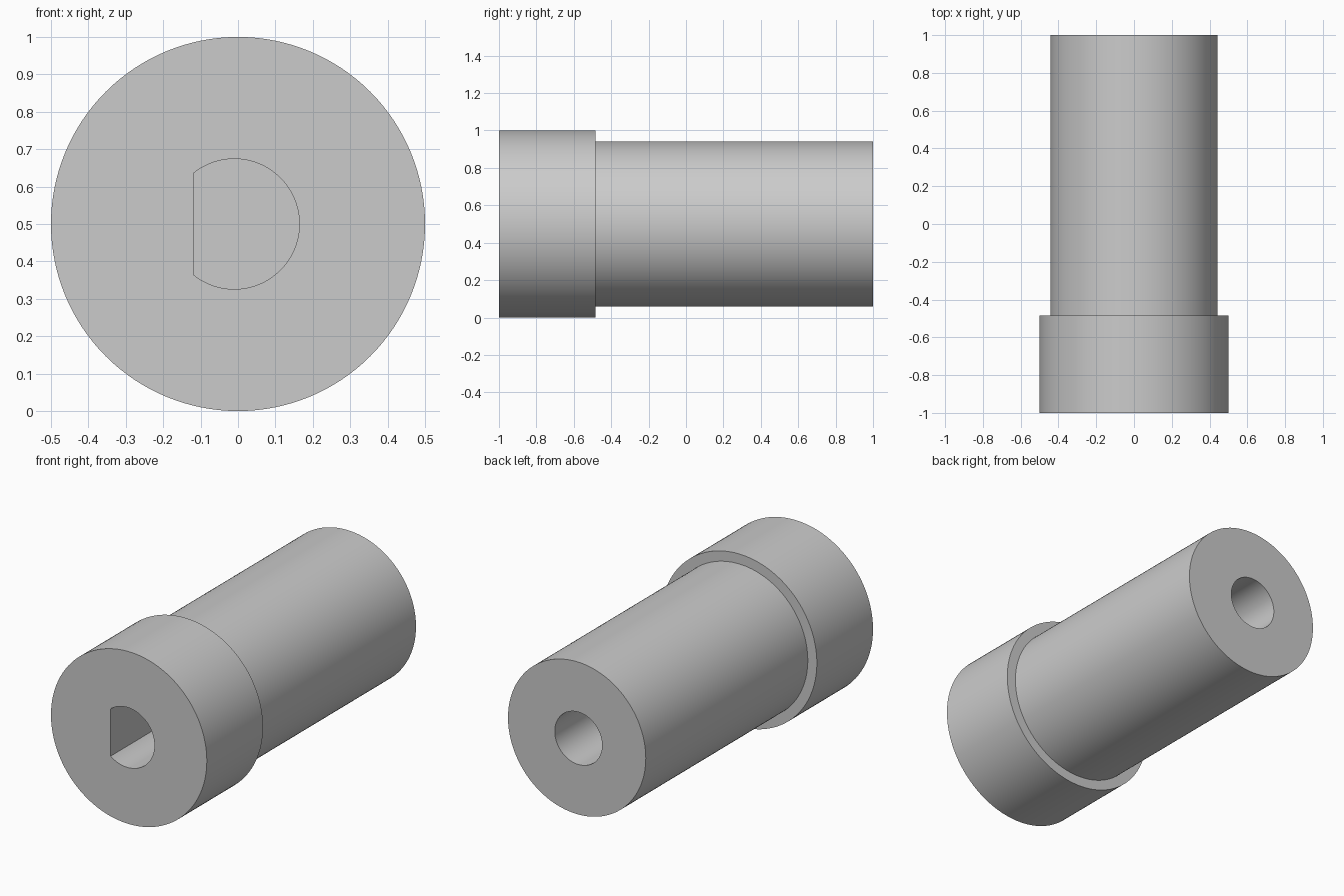
import bpy, bmesh, math
from mathutils import Matrix

if "Cube" in bpy.data.objects:
    bpy.data.objects.remove(bpy.data.objects["Cube"], do_unlink=True)

SEGMENTS = 128
AXIS_Z = 0.5
BORE_X = -0.01

grey = bpy.data.materials.new("plain grey")
grey.use_nodes = True
colour = (0.6, 0.6, 0.6, 1)
grey.diffuse_color = colour
grey.node_tree.nodes["Principled BSDF"].inputs["Base Color"].default_value = colour


def make_object(name, bm):
    bmesh.ops.recalc_face_normals(bm, faces=bm.faces)
    mesh = bpy.data.meshes.new(name)
    bm.to_mesh(mesh)
    bm.free()
    mesh.materials.append(grey)
    obj = bpy.data.objects.new(name, mesh)
    bpy.context.collection.objects.link(obj)
    return obj


def turned(name, profile):
    """Revolve (radius, y) points around the long axis and cap both ends."""
    bm = bmesh.new()
    rings = []
    for radius, y in profile:
        angles = [2 * math.pi * i / SEGMENTS for i in range(SEGMENTS)]
        rings.append([bm.verts.new((radius * math.cos(a), y, AXIS_Z + radius * math.sin(a)))
                      for a in angles])
    for a, b in zip(rings, rings[1:]):
        for i in range(SEGMENTS):
            j = (i + 1) % SEGMENTS
            bm.faces.new((a[i], a[j], b[j], b[i]))
    bm.faces.new(rings[0])
    bm.faces.new(rings[-1])
    return make_object(name, bm)


def bore(name, radius, y0, y1, flat=None):
    """Round cutter along y, optionally with a flat on its -x side."""
    limit = math.pi if flat is None else math.acos(flat / radius)
    count = SEGMENTS if flat is None else SEGMENTS + 1
    bm = bmesh.new()
    outline = []
    for i in range(count):
        a = -limit + 2 * limit * i / SEGMENTS
        outline.append(bm.verts.new((BORE_X + radius * math.cos(a), y0,
                                     AXIS_Z + radius * math.sin(a))))
    face = bm.faces.new(outline)
    grown = bmesh.ops.extrude_face_region(bm, geom=[face])["geom"]
    moved = [v for v in grown if isinstance(v, bmesh.types.BMVert)]
    bmesh.ops.transform(bm, matrix=Matrix.Translation((0, y1 - y0, 0)), verts=moved)
    if not face.is_valid or len([f for f in bm.faces if len(f.verts) > 4]) < 2:
        bm.faces.new(outline)
    obj = make_object(name, bm)
    obj.hide_render = True
    return obj


# Stepped sleeve: wide collar in front, narrower shaft behind
sleeve = turned("stepped_sleeve", [(0.5, -1), (0.5, -0.485), (0.442, -0.485), (0.442, 1)])

# Blind D-shaped socket in the collar and blind round bore in the shaft
cutters = [bore("d_socket_cutter", 0.174, -1.1, -0.2, flat=-0.107),
           bore("round_bore_cutter", 0.152, 0.1, 1.1)]

bpy.ops.object.select_all(action="DESELECT")
sleeve.select_set(True)
bpy.context.view_layer.objects.active = sleeve
for cutter in cutters:
    cut = sleeve.modifiers.new(cutter.name, "BOOLEAN")
    cut.operation = "DIFFERENCE"
    cut.solver = "EXACT"
    cut.object = cutter
    bpy.ops.object.modifier_apply(modifier=cut.name)
    bpy.data.objects.remove(cutter, do_unlink=True)

bpy.ops.object.shade_smooth_by_angle(angle=math.radians(30))
